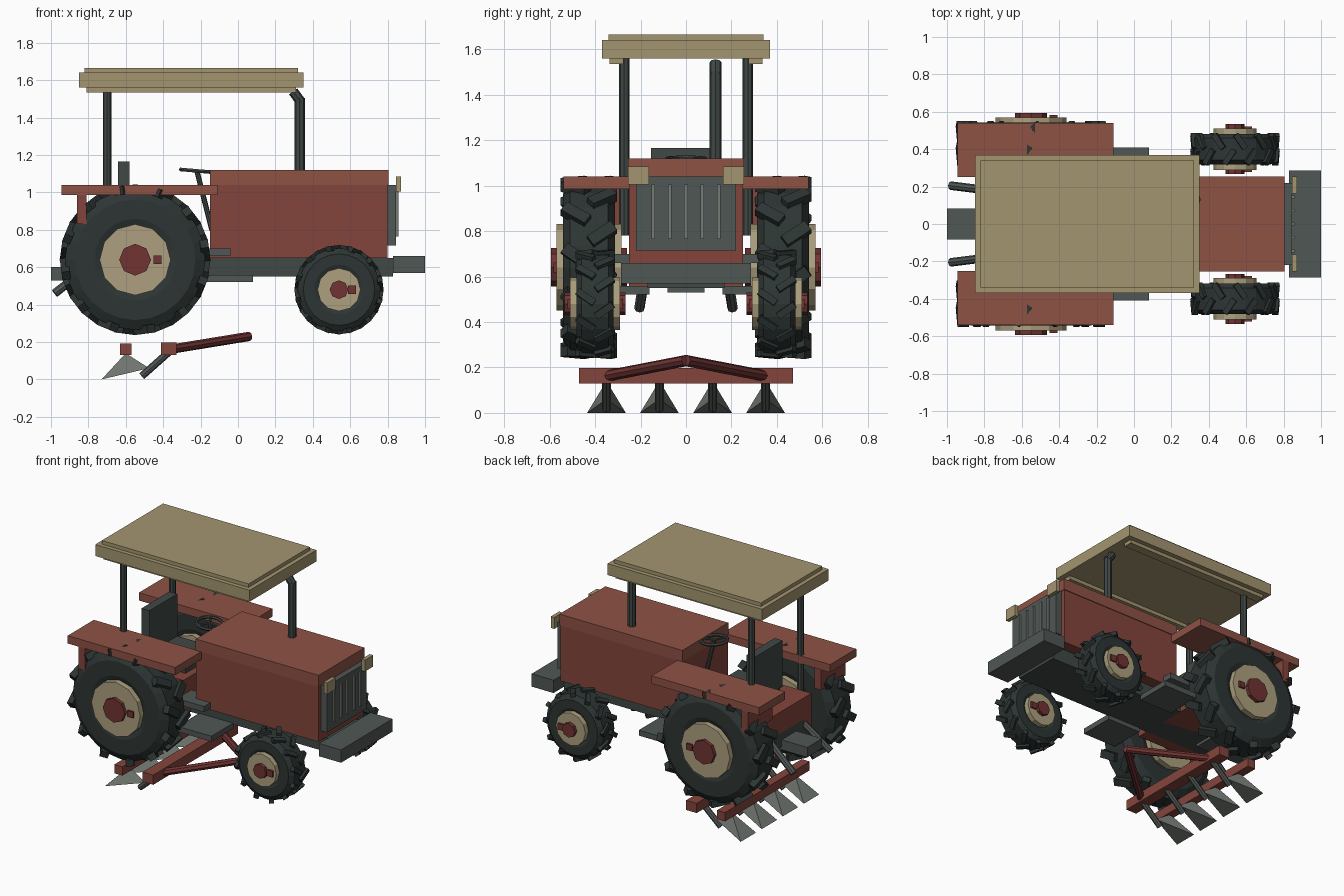
import bpy, bmesh
from math import radians, pi, hypot
from mathutils import Matrix, Vector

cube = bpy.data.objects.get("Cube")
if cube:
    bpy.data.objects.remove(cube, do_unlink=True)


def material(name, *rgb):
    m = bpy.data.materials.new(name)
    m.use_nodes = True
    m.diffuse_color = (*rgb, 1)
    m.node_tree.nodes["Principled BSDF"].inputs["Base Color"].default_value = (*rgb, 1)
    return m


RED = material("body_red", .23, .06, .045)
PANEL = material("panel_red", .27, .085, .06)
HUB = material("hub_red", .16, .034, .032)
TAN = material("tan", .37, .30, .16)
RIM = material("rim_tan", .42, .35, .21)
RUBBER = material("rubber", .026, .036, .034)
DARK = material("dark_grey", .05, .065, .06)
GREY = material("frame_grey", .08, .095, .088)
STEEL = material("steel", .18, .20, .18)


def finish(name, bm, mat):
    bmesh.ops.recalc_face_normals(bm, faces=bm.faces[:])
    mesh = bpy.data.meshes.new(name)
    bm.to_mesh(mesh)
    bm.free()
    mesh.materials.append(mat)
    ob = bpy.data.objects.new(name, mesh)
    bpy.context.collection.objects.link(ob)
    return ob


def box(name, x, y, z, mat):
    """Box from (min, max) ranges on each axis."""
    mid = Vector([(a + b) / 2 for a, b in (x, y, z)])
    size = [abs(b - a) for a, b in (x, y, z)]
    bm = bmesh.new()
    bmesh.ops.create_cube(bm, size=1, matrix=Matrix.Translation(mid) @ Matrix.Diagonal((*size, 1)))
    return finish(name, bm, mat)


def rod(name, p, q, r, mat, sides=8):
    """Prism running from p to q."""
    p, q = Vector(p), Vector(q)
    turn = (q - p).to_track_quat('Z', 'Y').to_matrix().to_4x4()
    bm = bmesh.new()
    bmesh.ops.create_cone(bm, cap_ends=True, segments=sides, radius1=r, radius2=r,
                          depth=(q - p).length, matrix=Matrix.Translation((p + q) / 2) @ turn)
    return finish(name, bm, mat)


def lathe_y(name, profile, centre, sides, mat):
    """Revolve closed (radius, y) profile about the y axis."""
    bm = bmesh.new()
    pts = [bm.verts.new((0, y, r)) for r, y in profile]
    edges = [bm.edges.new((a, b)) for a, b in zip(pts, pts[1:] + pts[:1])]
    bmesh.ops.spin(bm, geom=pts + edges, cent=(0, 0, 0), axis=(0, 1, 0),
                   angle=2 * pi, steps=sides, use_merge=False)
    bmesh.ops.remove_doubles(bm, verts=bm.verts[:], dist=1e-4)
    bmesh.ops.translate(bm, verts=bm.verts[:], vec=centre)
    return finish(name, bm, mat)


def wheel(name, centre, radius, half, rim_r, hub_r, lugs):
    cx, cy, cz = centre
    # Tyre carcass
    side = [(rim_r * .8, half * .8), (rim_r * 1.15, half), (radius * .86, half), (radius, half * .72)]
    lathe_y(name + "_tyre", side + [(r, -y) for r, y in reversed(side)], centre, 24, RUBBER)
    # Chevron tread
    bm = bmesh.new()
    for i in range(lugs):
        for s in (-1, 1):
            m = (Matrix.Translation(centre) @ Matrix.Rotation(2 * pi * (i + .25 * s) / lugs, 4, 'Y')
                 @ Matrix.Translation((0, s * half * .5, radius * 1.005))
                 @ Matrix.Rotation(s * radians(35), 4, 'Z')
                 @ Matrix.Diagonal((radius * .14, half * 1.1, radius * .12, 1)))
            bmesh.ops.create_cube(bm, size=1, matrix=m)
    finish(name + "_tread", bm, RUBBER)
    # Rim, hub and knob on both faces
    for s in (-1, 1):
        def y(d):
            return cy + s * (half + d)
        rod(name + "_rim", (cx, cy, cz), (cx, y(.028), cz), rim_r, RIM, 12)
        rod(name + "_hub", (cx, cy, cz), (cx, y(.052), cz), hub_r, HUB, 8)
        kx, k = cx + hub_r * 1.4, .022
        box(name + "_knob", (kx - k, kx + k), (cy, y(.04)), (cz - k, cz + k), HUB)


# Bonnet and body
box("engine_body", (-.15, .8), (-.25, .25), (.65, 1.04), RED)
box("bonnet", (-.15, .805), (-.255, .255), (1.04, 1.12), PANEL)
box("rear_body", (-.8, -.25), (-.25, .25), (.55, .8), RED)
box("chassis", (-.8, .83), (-.17, .17), (.55, .65), DARK)
box("front_weight", (.83, 1), (-.285, .285), (.57, .66), GREY)
box("drawbar", (-1, -.6), (-.082, .082), (.53, .6), GREY)

# Grille and lamps
box("grille", (.8, .845), (-.22, .22), (.715, 1.04), GREY)
for i in range(-2, 3):
    box("grille_bar", (.84, .857), (i * .072 - .008, i * .072 + .008), (.765, 1.005), STEEL)
for s in (-1, 1):
    box("headlight", (.845, .872), (s * .163, s * .255), (1.005, 1.085), TAN)

# Exhaust stack with bent tip
rod("exhaust", (.33, .13, 1.12), (.33, .13, 1.505), .027, DARK)
rod("exhaust_tip", (.335, .13, 1.485), (.295, .13, 1.54), .027, DARK)

# Seat and steering
box("seat_cushion", (-.62, -.3), (-.155, .155), (.8, .87), DARK)
box("seat_back", (-.642, -.58), (-.155, .155), (.84, 1.165), DARK)
hub = Vector((-.22, 0, 1.115))
rod("steering_column", (-.14, 0, .8), hub, .014, DARK)
bpy.ops.mesh.primitive_torus_add(major_radius=.085, minor_radius=.011, major_segments=16,
                                 minor_segments=6, location=hub, rotation=(0, radians(5), 0))
ring = bpy.context.object
ring.name = "steering_wheel"
ring.data.materials.append(DARK)
for dx, dy in ((.085, 0), (-.042, .073), (-.042, -.073)):
    rod("steering_spoke", hub, hub + Vector((dx, dy, -dx * .087)), .008, DARK, 6)

# Canopy
box("canopy", (-.85, .35), (-.37, .37), (1.56, 1.64), TAN)
box("canopy_top", (-.82, .32), (-.34, .34), (1.64, 1.665), TAN)

for s in (-1, 1):
    box("canopy_rail", (-.81, .31), (s * .275, s * .337), (1.535, 1.56), TAN)
    rod("canopy_post", (-.7, s * .272, .78), (-.7, s * .272, 1.56), .023, DARK)
    # Fenders and steps
    box("fender", (-.945, -.11), (s * .25, s * .54), (.985, 1.04), PANEL)
    box("fender_flap", (-.86, -.81), (s * .27, s * .54), (.83, .985), RED)
    box("upper_step", (-.25, -.04), (s * .16, s * .32), (.66, .7), GREY)
    box("lower_step", (-.18, .08), (s * .16, s * .41), (.52, .558), GREY)
    rod("lower_link", (-.7, s * .17, .68), (-.98, s * .205, .46), .023, GREY)
    wheel("rear_wheel", (-.55, s * .427, .64), .375, .115, .19, .085, 12)
    wheel("front_wheel", (.54, s * .4, .48), .222, .082, .115, .05, 12)
    # Plough drawbar arm
    rod("plough_arm", (-.37, s * .36, .16), (.06, 0, .23), .025, HUB)

# Plough beams, tines and shares
box("plough_front_beam", (-.412, -.33), (-.47, .47), (.13, .198), RED)
box("plough_rear_beam", (-.632, -.57), (-.47, .47), (.13, .192), RED)
for y in (-.35, -.117, .117, .35):
    rod("plough_tine", (-.365, y, .15), (-.515, y, .017), .02, GREY)
    bm = bmesh.new()
    corners = [bm.verts.new(c) for c in ((-.6, y, .14), (-.73, y - .085, 0),
                                         (-.73, y + .085, 0), (-.475, y, .06))]
    bmesh.ops.convex_hull(bm, input=corners)
    finish("plough_share", bm, STEEL)
